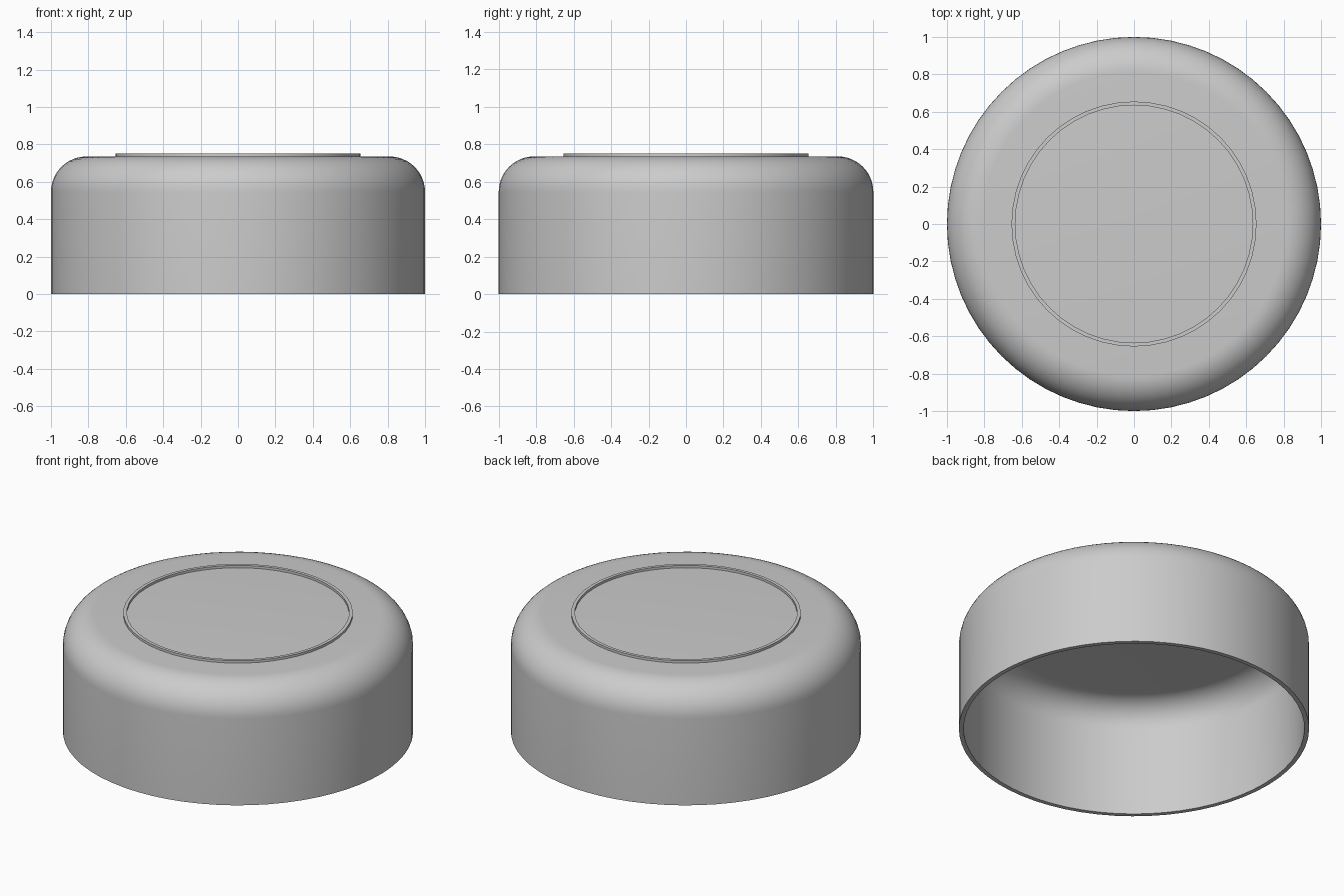
import bpy
import bmesh
from math import cos, sin, pi, radians

if "Cube" in bpy.data.objects:
    bpy.data.objects.remove(bpy.data.objects["Cube"], do_unlink=True)

grey = bpy.data.materials.new("plain grey")
grey.use_nodes = True
color = (0.6, 0.6, 0.6, 1)
grey.diffuse_color = color
grey.node_tree.nodes["Principled BSDF"].inputs["Base Color"].default_value = color


def lathe(name, profile, segments, closed=False):
    """Revolve (radius, z) points around z."""
    bm = bmesh.new()
    verts = [bm.verts.new((r, 0, z)) for r, z in profile]
    edges = [bm.edges.new(pair) for pair in zip(verts, verts[1:])]
    if closed:
        edges.append(bm.edges.new((verts[-1], verts[0])))
    bmesh.ops.spin(bm, geom=verts + edges, cent=(0, 0, 0), axis=(0, 0, 1),
                   angle=2 * pi, steps=segments, use_merge=True)
    bmesh.ops.remove_doubles(bm, verts=bm.verts, dist=0.0001)
    bmesh.ops.recalc_face_normals(bm, faces=bm.faces)
    mesh = bpy.data.meshes.new(name)
    bm.to_mesh(mesh)
    bm.free()
    obj = bpy.data.objects.new(name, mesh)
    bpy.context.collection.objects.link(obj)
    mesh.materials.append(grey)
    bpy.ops.object.select_all(action="DESELECT")
    obj.select_set(True)
    bpy.context.view_layer.objects.active = obj
    bpy.ops.object.shade_smooth_by_angle(angle=radians(30))
    return obj


def shoulder(radius, top, fillet, steps=12):
    """Rounded corner from the wall up to the flat top."""
    angles = [i * pi / 2 / steps for i in range(steps + 1)]
    return [(radius - fillet + fillet * cos(a), top - fillet + fillet * sin(a))
            for a in angles]


# Hollow cap: outer wall and top, then the inner ceiling and wall
top, wall = 0.735, 0.027
outer = [(1, 0)] + shoulder(1, top, 0.19) + [(0, top)]
inner = [(1 - wall, 0)] + shoulder(1 - wall, top - wall, 0.19 - wall) + [(0, top - wall)]
lathe("cap_shell", outer + inner[::-1], 64, closed=True)

# Thin raised ring on the top
lathe("top_ring", [(0.635, top - 0.01), (0.655, top - 0.01),
                   (0.655, 0.75), (0.635, 0.75)], 48, closed=True)
